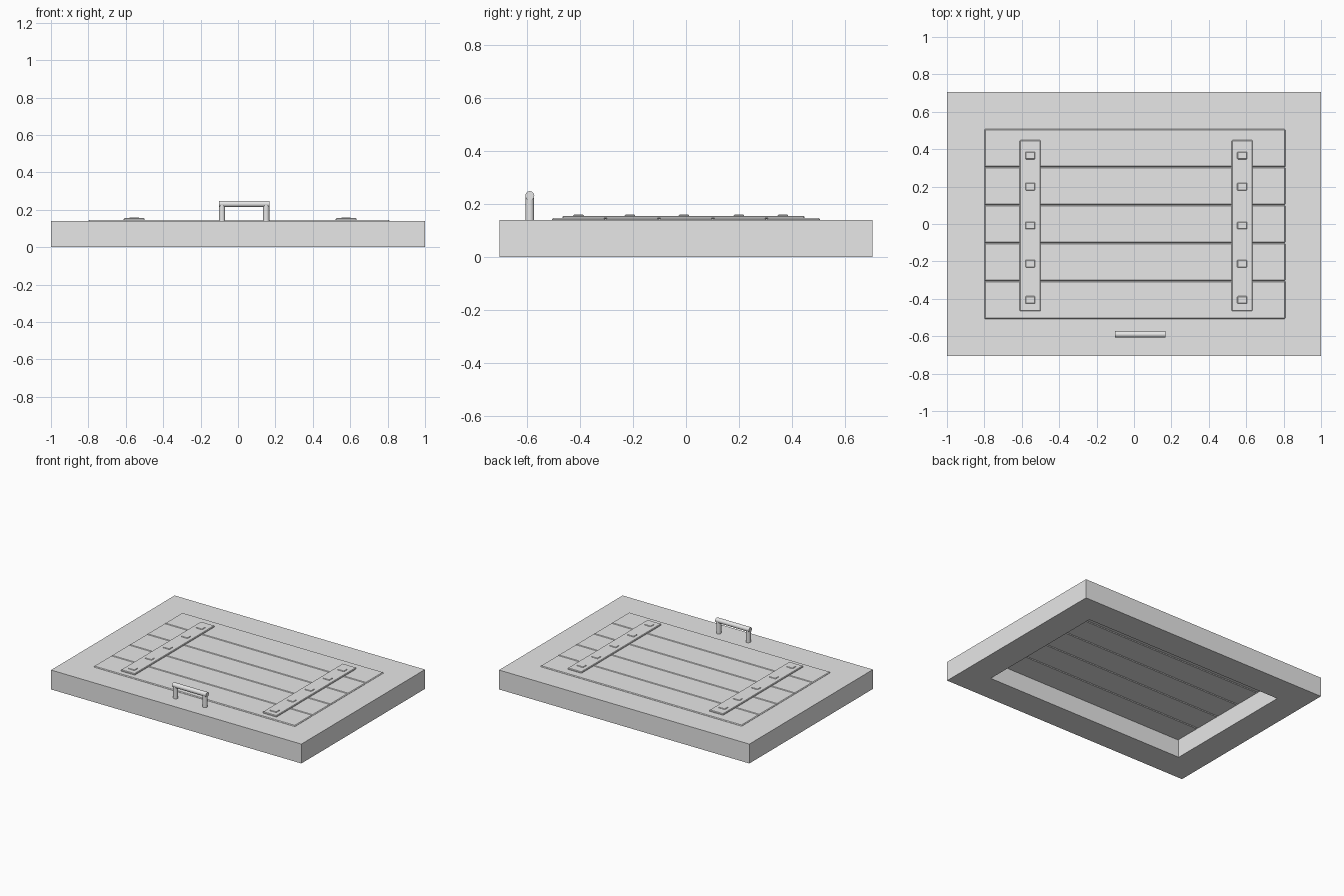
import bpy, bmesh
from mathutils import Matrix, Vector

cube = bpy.data.objects.get("Cube")
if cube:
    bpy.data.objects.remove(cube, do_unlink=True)

grey = bpy.data.materials.new("plain grey")
grey.use_nodes = True
grey.diffuse_color = (0.8, 0.8, 0.8, 1)
grey.node_tree.nodes["Principled BSDF"].inputs["Base Color"].default_value = (0.8, 0.8, 0.8, 1)


def finish(name, bm):
    bmesh.ops.recalc_face_normals(bm, faces=bm.faces)
    mesh = bpy.data.meshes.new(name)
    bm.to_mesh(mesh)
    bm.free()
    mesh.materials.append(grey)
    ob = bpy.data.objects.new(name, mesh)
    bpy.context.collection.objects.link(ob)
    return ob


def box(name, low, high, bevel):
    low, high = Vector(low), Vector(high)
    bm = bmesh.new()
    bmesh.ops.create_cube(bm, size=1, matrix=Matrix.Translation((low + high) / 2)
                          @ Matrix.Diagonal((*(high - low), 1)))
    bmesh.ops.bevel(bm, geom=bm.edges[:], offset=bevel, segments=1, affect='EDGES')
    return finish(name, bm)


def rod(name, start, end, radius):
    start, end = Vector(start), Vector(end)
    axis = end - start
    bm = bmesh.new()
    turn = axis.to_track_quat('Z', 'Y').to_matrix().to_4x4()
    bmesh.ops.create_cone(bm, cap_ends=True, segments=24, radius1=radius, radius2=radius,
                          depth=axis.length,
                          matrix=Matrix.Translation((start + end) / 2) @ turn)
    ob = finish(name, bm)
    bpy.ops.object.select_all(action='DESELECT')
    ob.select_set(True)
    bpy.context.view_layer.objects.active = ob
    bpy.ops.object.shade_smooth_by_angle()
    return ob


# Surrounding frame: a rectangular ring open through the middle
TOP = 0.14
bm = bmesh.new()
rings = []
for hx, hy, z in ((1, 0.705, 0), (1, 0.705, TOP), (0.8, 0.5, TOP), (0.8, 0.5, 0)):
    rings.append([bm.verts.new((sx * hx, sy * hy, z))
                  for sx, sy in ((-1, -1), (1, -1), (1, 1), (-1, 1))])
for a, b in zip(rings, rings[1:] + rings[:1]):
    for i in range(4):
        j = (i + 1) % 4
        bm.faces.new((a[i], a[j], b[j], b[i]))
finish("frame", bm)

# Five door planks with narrow grooves between them
pitch = 0.203
for i in range(5):
    y = (i - 2) * pitch
    box(f"plank_{i + 1}", (-0.8, y - 0.101, 0.128), (0.81, y + 0.101, 0.146), 0.005)

# Two iron straps, each with a row of nail heads
for side, x in (("right", -0.555), ("left", 0.578)):
    box(f"{side}_strap", (x - 0.056, -0.466, 0.142), (x + 0.056, 0.448, 0.155), 0.004)
    for i, y in enumerate((-0.406, -0.212, -0.008, 0.2, 0.366)):
        box(f"{side}_nail_{i + 1}", (x - 0.026, y - 0.02, 0.15), (x + 0.026, y + 0.02, 0.159), 0.003)

# Pull handle near the front edge
hy = -0.59
rod("handle_bar", (-0.102, hy, 0.231), (0.168, hy, 0.231), 0.017)
for side, x in (("right", -0.085), ("left", 0.151)):
    rod(f"handle_{side}_post", (x, hy, TOP), (x, hy, 0.225), 0.0165)
